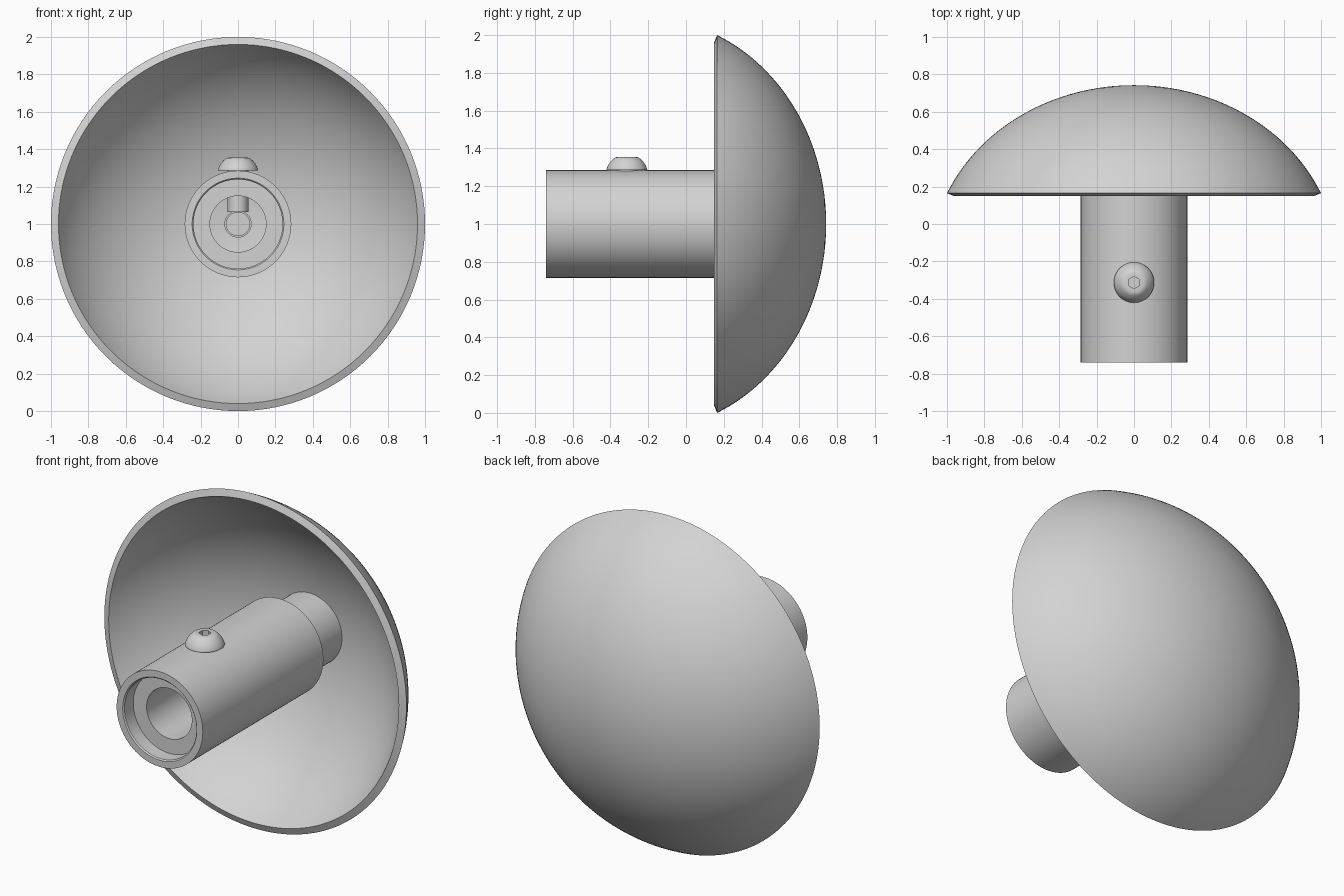
import bpy, bmesh
from math import sin, cos, pi, asin, radians
from mathutils import Matrix

cube = bpy.data.objects.get("Cube")
if cube:
    bpy.data.objects.remove(cube)

grey = bpy.data.materials.new("satin grey")
grey.use_nodes = True
COLOUR = (0.65, 0.65, 0.65, 1)
grey.diffuse_color = COLOUR
grey.node_tree.nodes["Principled BSDF"].inputs["Base Color"].default_value = COLOUR


def hex_radius(r, a):
    """Radius of a hexagon with corner radius r at angle a."""
    return r * cos(pi / 6) / cos(a % (pi / 3) - pi / 6)


def arc(centre, width, height, start, end, steps):
    """Points (radius, height) on an ellipse; angles are measured from the axis."""
    angles = (start + (end - start) * i / steps for i in range(steps + 1))
    return [(width * sin(t), centre + height * cos(t)) for t in angles]


def lathe(name, profile, matrix, segments=96, hex_from=None, closed=False):
    """Spin (radius, height) points about local z; points from hex_from on are hexagonal."""
    bm = bmesh.new()
    rings = []
    for i, (r, h) in enumerate(profile):
        ring = []
        for k in range(segments):
            a = 2 * pi * k / segments
            rad = hex_radius(r, a) if hex_from is not None and i >= hex_from else r
            ring.append(bm.verts.new((rad * cos(a), rad * sin(a), h)))
        rings.append(ring)
    if closed:
        rings.append(rings[0])
    for low, high in zip(rings, rings[1:]):
        for k in range(segments):
            n = (k + 1) % segments
            bm.faces.new((low[k], low[n], high[n], high[k]))
    bmesh.ops.remove_doubles(bm, verts=bm.verts, dist=1e-5)
    bmesh.ops.recalc_face_normals(bm, faces=bm.faces)
    bm.transform(matrix)
    mesh = bpy.data.meshes.new(name)
    bm.to_mesh(mesh)
    bm.free()
    mesh.materials.append(grey)
    obj = bpy.data.objects.new(name, mesh)
    bpy.context.collection.objects.link(obj)
    bpy.ops.object.select_all(action='DESELECT')
    obj.select_set(True)
    bpy.context.view_layer.objects.active = obj
    bpy.ops.object.shade_smooth_by_angle(angle=radians(30))


# Local z becomes world +y, with the axis at height 1
along_y = Matrix.Translation((0, 0, 1)) @ Matrix.Rotation(-pi / 2, 4, 'X')

# Dome shell with a bevelled rim and a blind stepped hole inside its centre
CENTRE, WIDTH, HEIGHT, WALL = -0.22, 1.091, 0.962, 0.043
in_width, in_height = WIDTH - WALL, HEIGHT - WALL
outside = arc(CENTRE, WIDTH, HEIGHT, 0, asin(1 / WIDTH), 32)
inside = arc(CENTRE, in_width, in_height, asin(0.96 / in_width), asin(0.07 / in_width), 32)
hole = [(0.07, 0.715), (0.062, 0.715), (0.062, 0.73), (0, 0.73)]
lathe("dome_shell", outside + inside + hole, along_y, 128)

# Barrel with a recessed mouth, through bore and narrower neck
lathe("barrel", [
    (0.15, 0.705), (0.15, -0.65), (0.238, -0.65), (0.238, -0.733), (0.245, -0.74),
    (0.285, -0.74), (0.285, 0.4), (0.212, 0.4), (0.212, 0.705)], along_y, closed=True)

# Button-head set screw with a hexagonal socket
head = arc(1.259, 0.112, 0.112, radians(75), radians(34), 8) + [(0.05, 1.355)]
screw = [(0, 1.065), (0.055, 1.065), (0.055, 1.286), (0.108, 1.286)] + head
socket = [(0.033, 1.355), (0.033, 1.31), (0, 1.31)]
lathe("set_screw", screw + socket,
      Matrix.Translation((0, -0.313, 0)) @ Matrix.Rotation(pi / 2, 4, 'Z'),
      48, len(screw))
